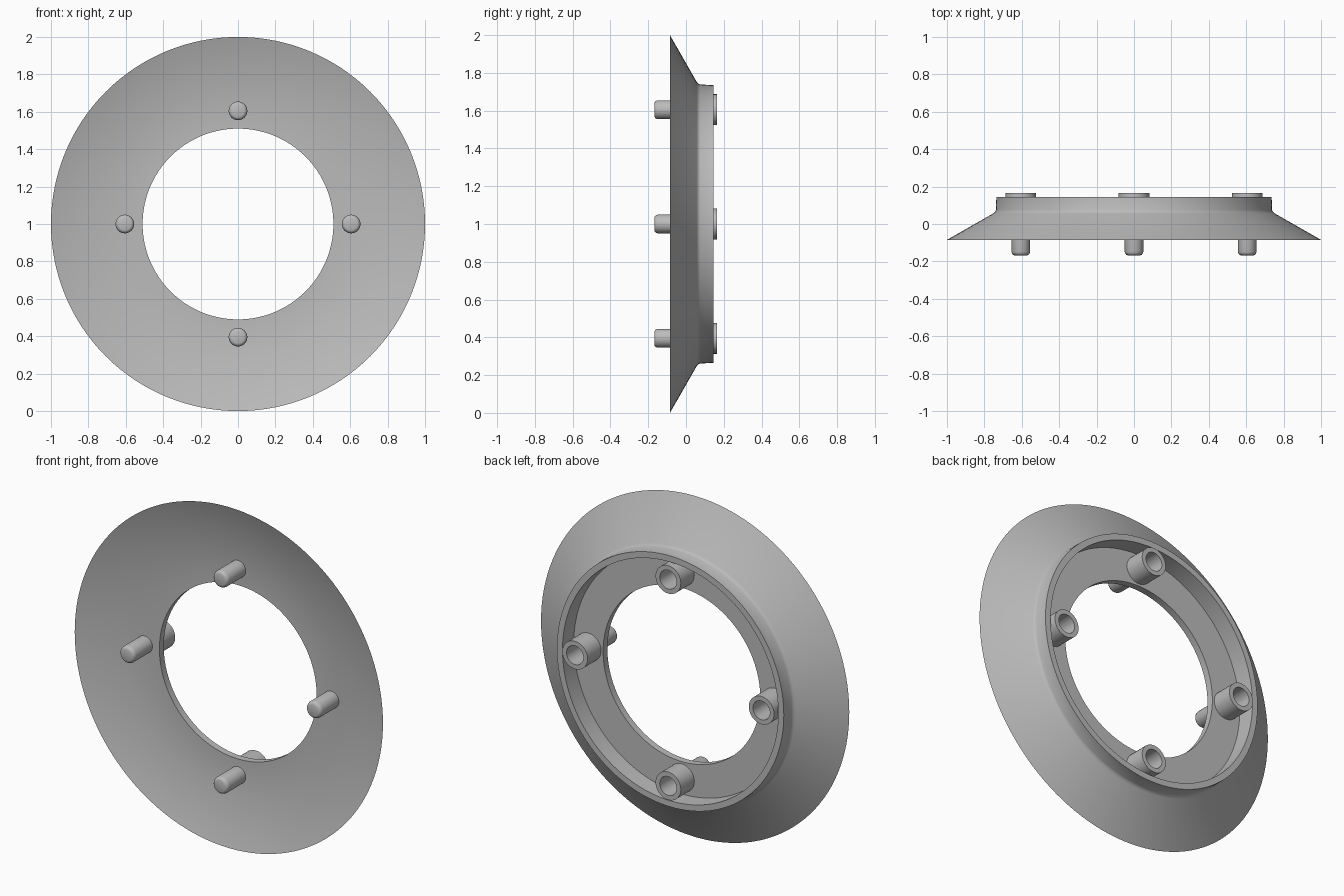
import bpy, bmesh, math
from mathutils import Matrix, Vector

cube = bpy.data.objects.get("Cube")
if cube:
    bpy.data.objects.remove(cube, do_unlink=True)

# Single plain grey finish
grey = bpy.data.materials.new("plain_grey")
grey.use_nodes = True
colour = (0.5, 0.5, 0.5, 1)
grey.diffuse_color = colour
grey.node_tree.nodes["Principled BSDF"].inputs["Base Color"].default_value = colour


def lathe(name, profile, centre, steps):
    """Revolve a closed (radius, y) profile about an axis parallel to y."""
    bm = bmesh.new()
    verts = [bm.verts.new((r, y, 0)) for r, y in profile]
    edges = [bm.edges.new((verts[i - 1], v)) for i, v in enumerate(verts)
             if profile[i - 1][0] + profile[i][0] > 0]
    bmesh.ops.spin(bm, geom=verts + edges, cent=(0, 0, 0), axis=(0, 1, 0),
                   angle=math.tau, steps=steps, use_merge=False)
    bmesh.ops.remove_doubles(bm, verts=bm.verts, dist=1e-5)
    bmesh.ops.recalc_face_normals(bm, faces=bm.faces)
    bmesh.ops.transform(bm, matrix=Matrix.Translation(centre), verts=bm.verts)
    mesh = bpy.data.meshes.new(name)
    bm.to_mesh(mesh)
    bm.free()
    mesh.materials.append(grey)
    obj = bpy.data.objects.new(name, mesh)
    bpy.context.collection.objects.link(obj)
    bpy.ops.object.select_all(action='DESELECT')
    obj.select_set(True)
    bpy.context.view_layer.objects.active = obj
    bpy.ops.object.shade_smooth_by_angle(angle=math.radians(32))
    return obj


# Flared ring: dished front, conical skirt, raised rim around a recessed back
ring = [(0.51, 0.0), (0.735, 0.0), (1.0, -0.085),
        (0.752, 0.057), (0.743, 0.064), (0.738, 0.075),
        (0.736, 0.145), (0.7, 0.145), (0.7, 0.04), (0.51, 0.04)]
lathe("flared_ring", ring, (0, 0, 1), 128)

# Round-nosed pin on the front and hollow boss on the back
pin = [(0, 0.02), (0.05, 0.02), (0.05, -0.148), (0.047, -0.158),
       (0.041, -0.165), (0.033, -0.168), (0, -0.168)]
boss = [(0.055, 0.035), (0.082, 0.035), (0.082, 0.165), (0.055, 0.165)]

sides = {"left": (1, 0), "top": (0, 1), "right": (-1, 0), "bottom": (0, -1)}
for side, (dx, dz) in sides.items():
    centre = Vector((0.605 * dx, 0, 1 + 0.605 * dz))
    lathe(side + "_pin", pin, centre, 32)
    lathe(side + "_boss", boss, centre, 32)
